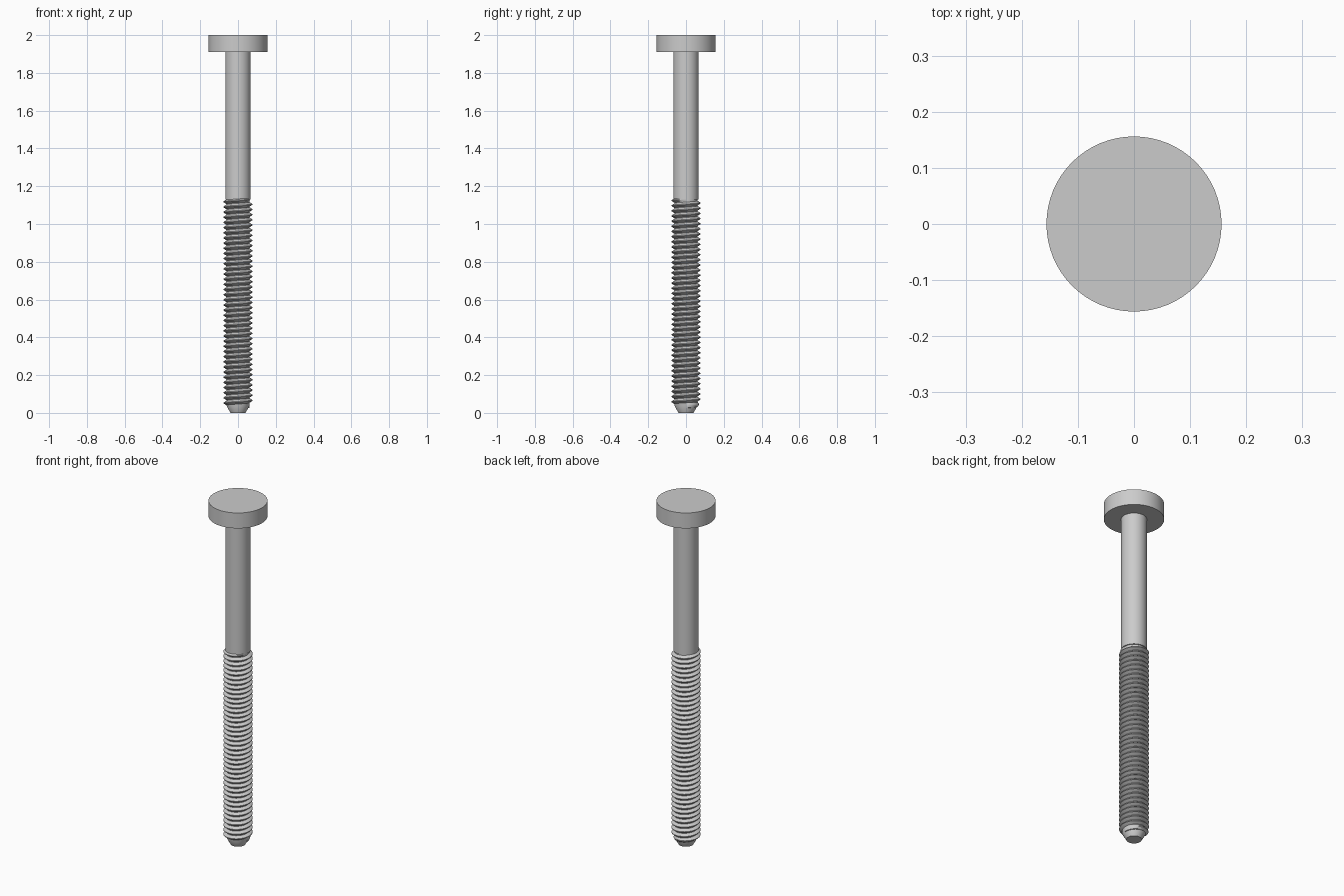
import bpy, bmesh, math

if "Cube" in bpy.data.objects:
    bpy.data.objects.remove(bpy.data.objects["Cube"])

SIDES = 64
steel = bpy.data.materials.new("steel_grey")
steel.diffuse_color = (0.6, 0.6, 0.6, 1)
steel.use_nodes = True
steel.node_tree.nodes["Principled BSDF"].inputs["Base Color"].default_value = steel.diffuse_color


def finish(name, bm):
    bmesh.ops.remove_doubles(bm, verts=bm.verts, dist=1e-6)
    bmesh.ops.recalc_face_normals(bm, faces=bm.faces)
    me = bpy.data.meshes.new(name)
    bm.to_mesh(me)
    bm.free()
    me.materials.append(steel)
    me.shade_smooth()
    me.set_sharp_from_angle(angle=math.radians(30))
    bpy.context.collection.objects.link(bpy.data.objects.new(name, me))


def lathe(name, profile):
    """Turn an (r, z) profile around the z axis; ends are closed with a disc."""
    bm = bmesh.new()
    rings = [[bm.verts.new((r * math.cos(a), r * math.sin(a), z))
              for a in (2 * math.pi * i / SIDES for i in range(SIDES))]
             for r, z in profile]
    for lo, hi in zip(rings, rings[1:]):
        for i in range(SIDES):
            j = (i + 1) % SIDES
            bm.faces.new((lo[i], lo[j], hi[j], hi[i]))
    bm.faces.new(rings[0])
    bm.faces.new(rings[-1])
    finish(name, bm)


def thread(name, z0, z1, turns, root, crest):
    """Right-handed V ridge swept along a helix, fading out at both ends."""
    bm = bmesh.new()
    pitch = (z1 - z0) / (turns + 1)
    steps = 36
    n = turns * steps
    rows = []
    for k in range(n + 1):
        a = 2 * math.pi * k / steps
        zc = z0 + pitch * (0.5 + k / steps)
        fade = min(1, (k + 1) / 18, (n - k + 1) / 9)
        top = root + (crest - root) * fade
        section = ((root - 0.004, -0.5), (root, -0.45), (top, -0.07),
                   (top, 0.07), (root, 0.45), (root - 0.004, 0.5))
        rows.append([bm.verts.new((r * math.cos(a), r * math.sin(a), zc + pitch * h))
                     for r, h in section])
    for p, q in zip(rows, rows[1:]):
        for i in range(len(p) - 1):
            bm.faces.new((p[i], q[i], q[i + 1], p[i + 1]))
    bm.faces.new(rows[0])
    bm.faces.new(rows[-1])
    finish(name, bm)


# flat round head
lathe("head", [(0.156, 1.91), (0.156, 2.0)])
# plain shank
lathe("shank", [(0.067, 1.13), (0.067, 1.915)])
# threaded core with chamfered tip
lathe("core_and_tip", [(0.04, 0), (0.061, 0.038), (0.061, 1.14)])
# helical thread
thread("thread", 0.025, 1.145, 40, 0.061, 0.077)
